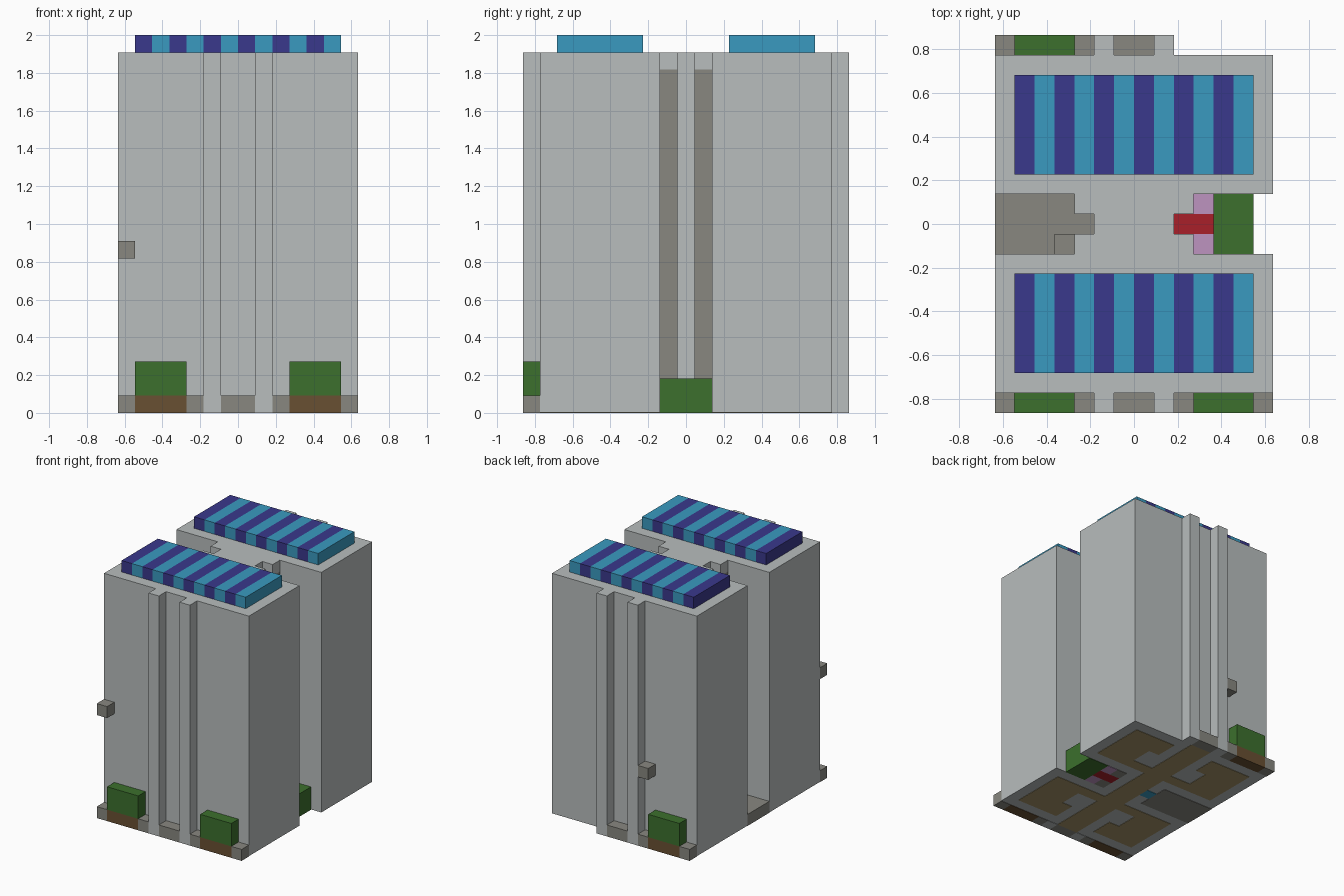
import bpy, bmesh
from mathutils import Vector

cube = bpy.data.objects.get("Cube")
if cube:
    bpy.data.objects.remove(cube)

U = 2 / 22                 # one block
NX, NY, TOP = 14, 19, 21   # footprint and roof height in blocks
LIFT = 0.03                # walls start just above the floor inlays


def material(name, rgb):
    lin = [(c / 255 / 12.92) if c < 11 else ((c / 255 + 0.055) / 1.055) ** 2.4 for c in rgb]
    m = bpy.data.materials.new(name)
    m.use_nodes = True
    m.diffuse_color = (*lin, 1)
    m.node_tree.nodes["Principled BSDF"].inputs["Base Color"].default_value = (*lin, 1)
    return m


light = material("light grey", (184, 189, 189))
stone = material("dark grey", (136, 135, 128))
green = material("leaf green", (60, 112, 45))
brown = material("soil brown", (105, 80, 50))
tan = material("floor tan", (165, 148, 105))
indigo = material("indigo", (58, 56, 140))
blue = material("sky blue", (58, 154, 192))
red = material("red", (168, 32, 42))
pink = material("pink", (190, 148, 192))


def blocks(name, mat, boxes):
    """Make one object from boxes given as (x0, x1, y0, y1, z0, z1) in block units."""
    bm = bmesh.new()
    for x0, x1, y0, y1, z0, z1 in boxes:
        verts = bmesh.ops.create_cube(bm, size=1)["verts"]
        size = Vector((x1 - x0, y1 - y0, z1 - z0))
        mid = Vector(((x0 + x1 - NX) / 2, (y0 + y1 - NY) / 2, (z0 + z1) / 2))
        for v in verts:
            v.co = (v.co * size + mid) * U
    me = bpy.data.meshes.new(name)
    bm.to_mesh(me)
    bm.free()
    me.materials.append(mat)
    ob = bpy.data.objects.new(name, me)
    bpy.context.collection.objects.link(ob)
    return ob


# Towers and the core between them
blocks("front_tower", light, [(0, NX, 1, 8, LIFT, TOP)])
blocks("rear_tower", light, [(0, NX, 11, 18, LIFT, TOP)])
blocks("core", light, [(5, 9, 8, 11, LIFT, TOP)])

# Dark columns in the side recesses, with light lintels above
corners = [(x, y) for x in (4, 9) for y in (8, 10)]
blocks("recess_columns", stone, [(x, x + 1, y, y + 1, 0, 20) for x, y in corners])
blocks("recess_lintels", light, [(x, x + 1, y, y + 1, 20, TOP) for x, y in corners])

# Pilasters, ledges and planters on the front and the back
for side, y in (("front", 0), ("back", 18)):
    blocks(side + "_pilasters", light, [(x, x + 1, y, y + 1, 0, TOP) for x in (5, 8)])
    ledge = [(0, 1), (4, 5), (6, 8)]
    planters = [(1, 4)]
    if side == "front":
        ledge += [(9, 10), (13, 14)]
        planters += [(10, 13)]
    blocks(side + "_ledge", stone, [(a, b, y, y + 1, 0, 1) for a, b in ledge])
    blocks(side + "_planter_soil", brown, [(a, b, y, y + 1, 0, 1) for a, b in planters])
    blocks(side + "_hedges", green, [(a, b, y, y + 1, 1, 3) for a, b in planters])

# Wall units
blocks("front_wall_unit", stone, [(0, 1, 0, 1, 9, 10)])
blocks("back_wall_unit", stone, [(4, 5, 18, 19, 6, 7)])
blocks("recess_wall_unit", stone, [(3, 4, 8, 9, 12, 13)])

# Recess floors and garden
blocks("right_recess_floor", stone, [(0, 4, 8, 11, 0, 1), (4, 5, 9, 10, 0, 1)])
blocks("left_recess_hedge", green, [(11, 13, 8, 11, 0, 2)])
blocks("left_recess_carpet", red, [(9, 11, 9, 10, 0, 1)])
blocks("left_recess_flowers", pink, [(10, 11, y, y + 1, 0, 1) for y in (8, 10)])

# Striped roof panels
for side, y0, y1 in (("front", 2, 7), ("rear", 12, 17)):
    for name, mat, start in (("indigo", indigo, 1), ("blue", blue, 2)):
        blocks(f"{side}_roof_{name}_stripes", mat,
               [(x, x + 1, y0, y1, TOP, TOP + 1) for x in range(start, 13, 2)])

# Floor inlays on the underside: central corridor and four mirrored rooms
inlay = [(6, 8, 1, 18)]
for mx in (False, True):
    for my in (False, True):
        for x0, x1, y0, y1 in ((1, 4, 2, 7), (4, 5, 2, 4), (4, 5, 6, 7), (5, 6, 6, 7)):
            if mx:
                x0, x1 = NX - x1, NX - x0
            if my:
                y0, y1 = NY - y1, NY - y0
            inlay.append((x0, x1, y0, y1))
blocks("underside_floor", tan, [(*r, 0, LIFT) for r in inlay])
blocks("underside_door_tile", blue, [(5, 6, 9, 10, 0, LIFT)])
